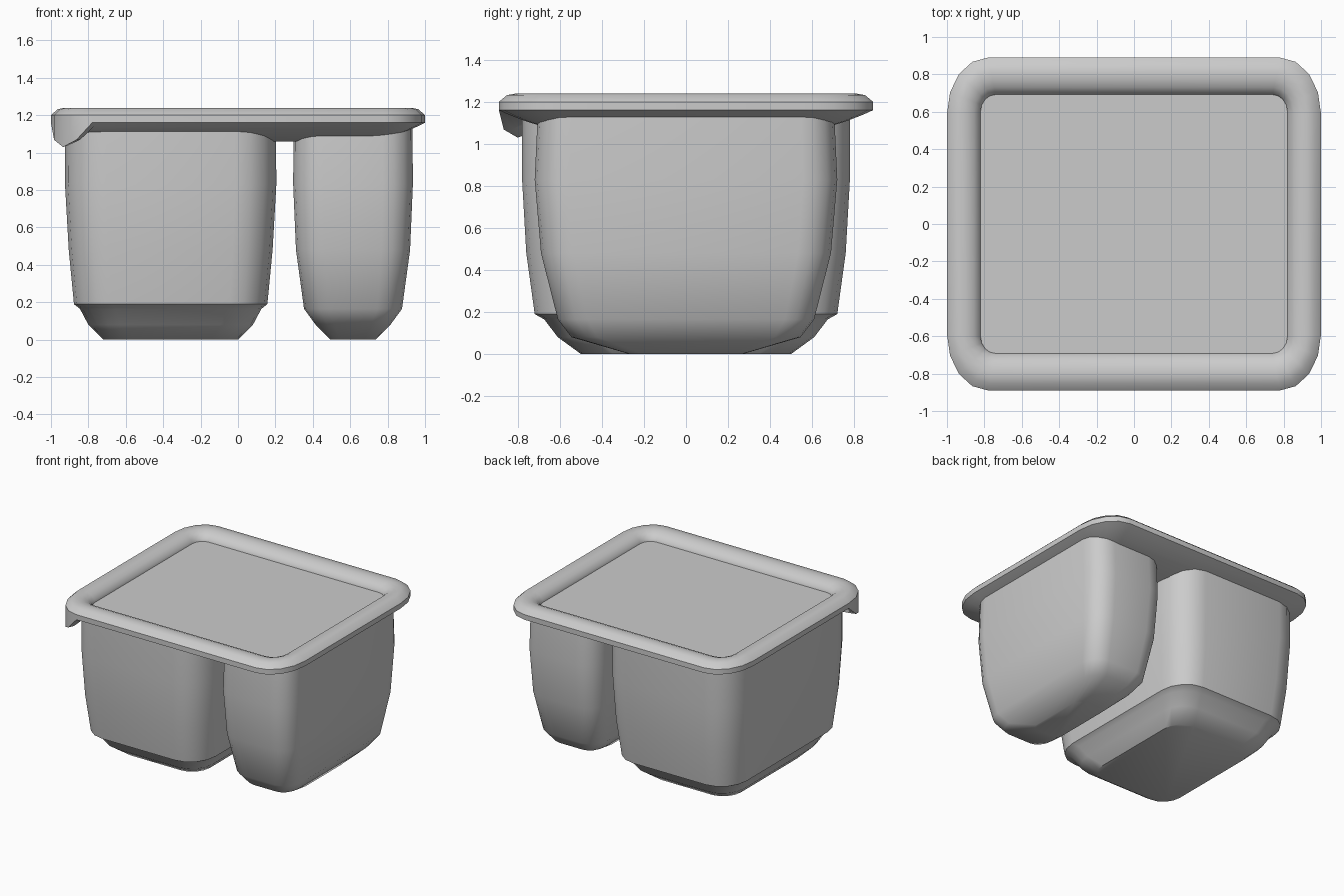
import bpy, bmesh, math

cube = bpy.data.objects.get("Cube")
if cube:
    bpy.data.objects.remove(cube, do_unlink=True)

grey = bpy.data.materials.new("plain_grey")
grey.use_nodes = True
colour = (0.6, 0.6, 0.6, 1)
grey.diffuse_color = colour
grey.node_tree.nodes["Principled BSDF"].inputs["Base Color"].default_value = colour

SEG = 4  # segments per rounded corner


def ring(cx, hx, hy, rx, ry, z):
    """Rounded rectangle outline, counter-clockwise from the +x side."""
    pts = []
    for i, (sx, sy) in enumerate([(1, 1), (-1, 1), (-1, -1), (1, -1)]):
        for k in range(SEG + 1):
            a = math.pi / 2 * (i + k / SEG)
            pts.append((cx + sx * (hx - rx) + rx * math.cos(a),
                        sy * (hy - ry) + ry * math.sin(a), z))
    return pts


def loft(name, rings):
    """Skin a stack of matching outlines and close both ends."""
    bm = bmesh.new()
    loops = [[bm.verts.new(p) for p in r] for r in rings]
    n = len(loops[0])
    for a, b in zip(loops, loops[1:]):
        for i in range(n):
            j = (i + 1) % n
            bm.faces.new((a[i], a[j], b[j], b[i]))
    bm.faces.new(loops[0][::-1])
    bm.faces.new(loops[-1])
    bmesh.ops.recalc_face_normals(bm, faces=bm.faces)
    mesh = bpy.data.meshes.new(name)
    bm.to_mesh(mesh)
    bm.free()
    mesh.materials.append(grey)
    obj = bpy.data.objects.new(name, mesh)
    bpy.context.collection.objects.link(obj)
    bpy.ops.object.select_all(action='DESELECT')
    obj.select_set(True)
    bpy.context.view_layer.objects.active = obj
    bpy.ops.object.shade_smooth_by_angle(angle=math.radians(40))
    return obj


def tub(name, cx, profile, corner_x, corner_y):
    """Tapered cup; profile rows are height, half width, half depth."""
    top_x, top_y = profile[-1][1:]
    loft(name, [ring(cx, hx, hy, corner_x * hx / top_x, corner_y * hy / top_y, z)
                for z, hx, hy in profile])


# Large cup with a stepped foot
tub("large_cup", -0.36, [
    (0, 0.36, 0.50), (0.08, 0.44, 0.61), (0.165, 0.485, 0.675),
    (0.19, 0.517, 0.72), (0.48, 0.545, 0.76), (0.83, 0.565, 0.78),
    (1.15, 0.563, 0.78)], 0.22, 0.24)

# Narrow side cup
tub("small_cup", 0.615, [
    (0, 0.12, 0.27), (0.08, 0.20, 0.545), (0.165, 0.262, 0.61),
    (0.48, 0.305, 0.69), (0.83, 0.32, 0.72), (1.15, 0.318, 0.705)], 0.16, 0.16)

# Lid with a rolled rim: inset from the edge, height, pull-tab drop
lid_profile = [
    (0.25, 1.06, 0), (0.11, 1.11, 0), (0.04, 1.14, 0.1), (0, 1.16, 0.13),
    (0, 1.20, 0), (0.035, 1.232, 0), (0.075, 1.24, 0), (0.11, 1.237, 0),
    (0.145, 1.222, 0), (0.175, 1.195, 0), (0.18, 1.175, 0)]
lid_rings = []
for inset, z, drop in lid_profile:
    t = min(inset / 0.18, 1)
    pts = ring(0, 1 - inset, 0.89 - inset * 1.1, 0.22 - 0.14 * t, 0.30 - 0.21 * t, z)
    # Pull tab hangs from the front right corner
    for k in range(SEG + 1):
        i = 2 * (SEG + 1) + k
        x, y, h = pts[i]
        pts[i] = (x, y, h - drop * math.sin(math.pi * k / SEG))
    lid_rings.append(pts)
loft("lid", lid_rings)
